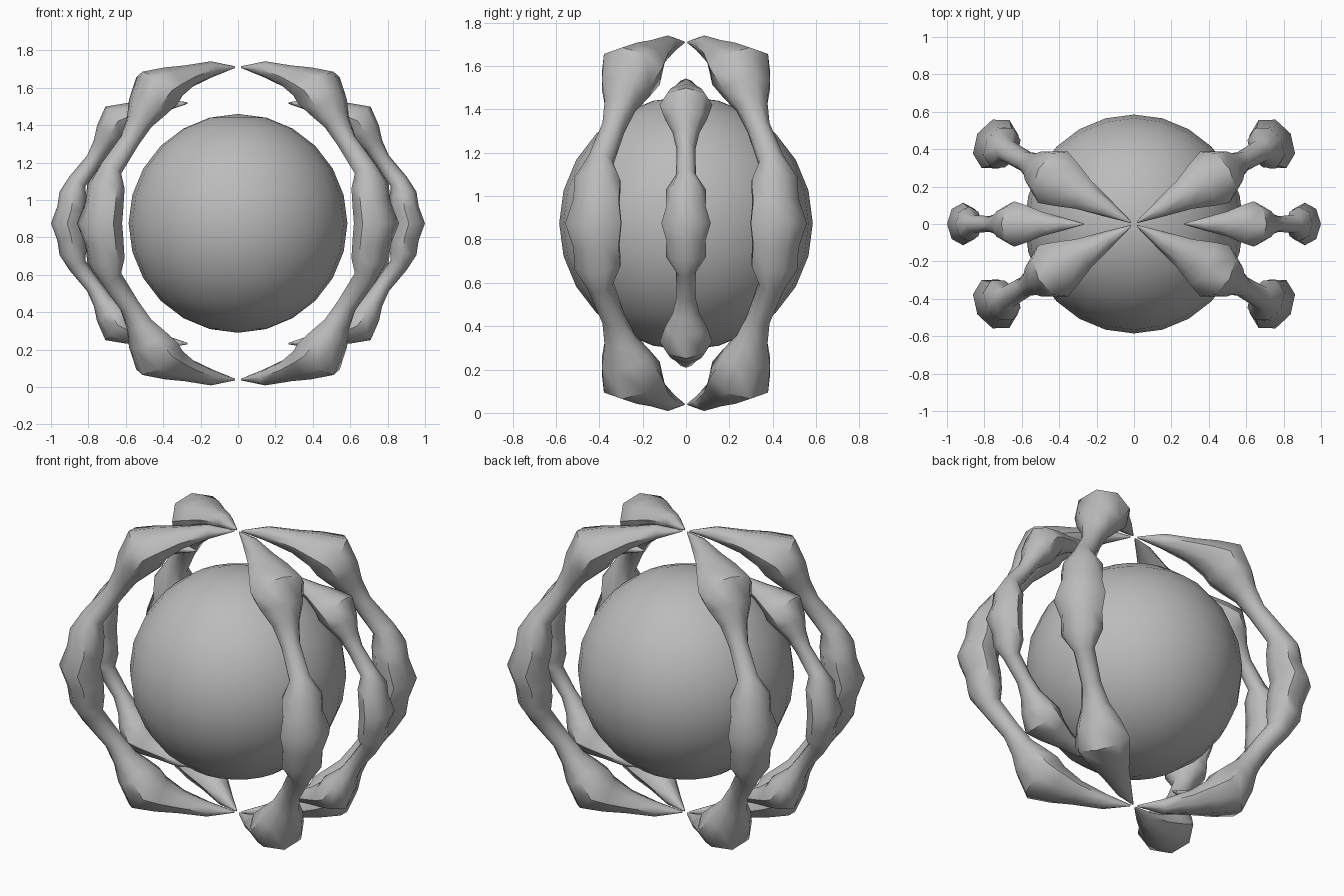
import bpy, bmesh, math
from mathutils import Vector, Matrix

if "Cube" in bpy.data.objects:
    bpy.data.objects.remove(bpy.data.objects["Cube"])

MID = 0.875   # height of the centre
SIDES = 8

grey = bpy.data.materials.new("stone_grey")
grey.diffuse_color = (0.5, 0.5, 0.5, 1)
grey.use_nodes = True
grey.node_tree.nodes["Principled BSDF"].inputs["Base Color"].default_value = grey.diffuse_color

# Upper half of a claw, tip to middle: radius, height, half depth, half width
HALF = [
    (0.02, 0.835, 0.005, 0.005),
    (0.16, 0.825, 0.042, 0.045),
    (0.31, 0.785, 0.062, 0.085),
    (0.42, 0.745, 0.095, 0.130),
    (0.50, 0.710, 0.135, 0.158),
    (0.56, 0.620, 0.105, 0.125),
    (0.61, 0.540, 0.070, 0.080),
    (0.67, 0.440, 0.056, 0.056),
    (0.785, 0.290, 0.065, 0.060),
    (0.815, 0.200, 0.095, 0.120),
    (0.825, 0.100, 0.100, 0.118),
    (0.855, 0.000, 0.112, 0.148),
]
SECTIONS = HALF + [(r, -z, d, w) for r, z, d, w in reversed(HALF[:-1])]


def finish(obj):
    obj.data.materials.append(grey)
    bpy.ops.object.select_all(action='DESELECT')
    obj.select_set(True)
    bpy.context.view_layer.objects.active = obj
    bpy.ops.object.shade_smooth_by_angle(angle=math.radians(50))


def claw(name, angle, size, offset):
    """Loft oval rings along the bowed path, then place it around the orb."""
    bm = bmesh.new()
    rings = []
    for i, (r, z, depth, width) in enumerate(SECTIONS):
        a = SECTIONS[max(i - 1, 0)]
        b = SECTIONS[min(i + 1, len(SECTIONS) - 1)]
        along = Vector((b[0] - a[0], 0, b[1] - a[1])).normalized()
        out = Vector((-along.z, 0, along.x))
        ring = []
        for k in range(SIDES):
            t = 2 * math.pi * k / SIDES
            p = Vector((r, 0, z)) + out * depth * math.cos(t)
            p.y += width * math.sin(t)
            ring.append(bm.verts.new(p))
        rings.append(ring)
    for lo, hi in zip(rings, rings[1:]):
        for k in range(SIDES):
            n = (k + 1) % SIDES
            bm.faces.new((lo[k], lo[n], hi[n], hi[k]))
    bm.faces.new(rings[0])
    bm.faces.new(rings[-1])
    bmesh.ops.recalc_face_normals(bm, faces=bm.faces)
    bm.transform(Matrix.Translation((0, 0, MID))
                 @ Matrix.Rotation(angle, 4, 'Z')
                 @ Matrix.Translation((offset, 0, 0))
                 @ Matrix.Scale(size, 4))
    mesh = bpy.data.meshes.new(name)
    bm.to_mesh(mesh)
    bm.free()
    obj = bpy.data.objects.new(name, mesh)
    bpy.context.collection.objects.link(obj)
    finish(obj)


# Central orb
bpy.ops.mesh.primitive_uv_sphere_add(segments=24, ring_count=12, radius=0.585,
                                     location=(0, 0, MID))
orb = bpy.context.object
orb.name = "orb"
finish(orb)

# Four large corner claws and two smaller side claws
for name, deg in (("back_right", 30), ("back_left", 150),
                  ("front_left", 210), ("front_right", 330)):
    claw(name + "_claw", math.radians(deg), 1.0, 0.0)
for name, deg in (("right", 0), ("left", 180)):
    claw(name + "_claw", math.radians(deg), 0.77, 0.255)
